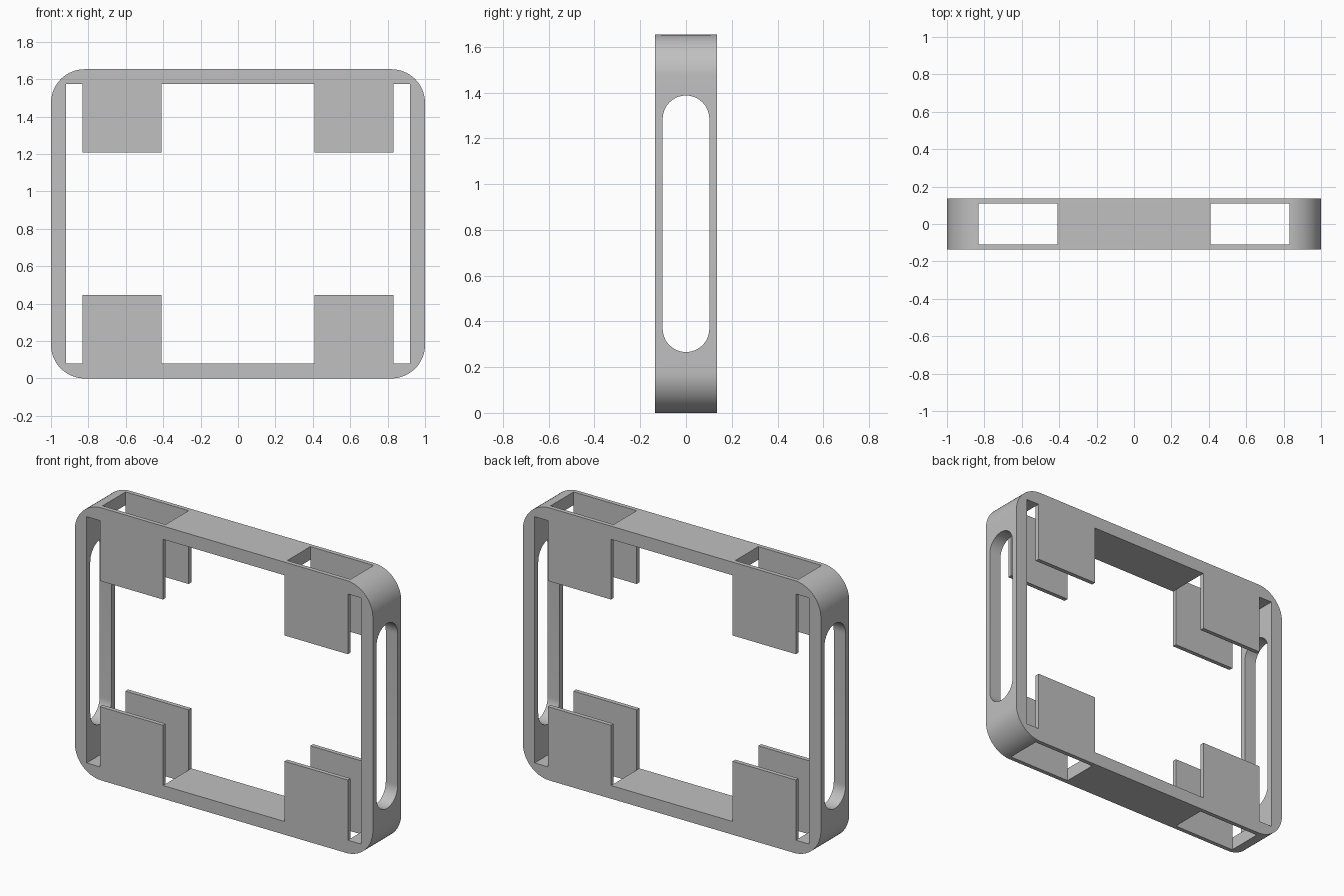
import bpy
import bmesh
from math import cos, sin, pi, radians
from mathutils import Vector

cube = bpy.data.objects.get("Cube")
if cube:
    bpy.data.objects.remove(cube, do_unlink=True)

HEIGHT = 1.653
MID = HEIGHT / 2
HALF_DEPTH = 0.136
CORNER = 0.18
WALL = 0.08
TAB_IN, TAB_OUT, TAB_TOP = 0.408, 0.832, 0.445
SLOT_RADIUS, SLOT_END = 0.102, 0.266

grey = bpy.data.materials.new("warm grey plastic")
grey.use_nodes = True
colour = (0.53, 0.53, 0.53, 1)
grey.diffuse_color = colour
grey.node_tree.nodes["Principled BSDF"].inputs["Base Color"].default_value = colour


def rounded_rect(half_w, half_h, radius, steps):
    """Outline of a rectangle with round corners, centred on the origin."""
    points = []
    for i, (sx, sy) in enumerate([(1, 1), (-1, 1), (-1, -1), (1, -1)]):
        for k in range(steps + 1):
            a = (i + k / steps) * pi / 2
            p = (sx * (half_w - radius) + radius * cos(a),
                 sy * (half_h - radius) + radius * sin(a))
            if not points or (Vector(p) - Vector(points[-1])).length > 1e-5:
                points.append(p)
    return points


def prism(name, outline, half_length, axis):
    """Extrude an outline both ways along x or y, centred at mid height."""
    place = {"x": lambda u, v, d: (d, u, v + MID),
             "y": lambda u, v, d: (u, d, v + MID)}[axis]
    bm = bmesh.new()
    face = bm.faces.new([bm.verts.new(place(u, v, -half_length)) for u, v in outline])
    end = bmesh.ops.extrude_face_region(bm, geom=[face])
    moved = [g for g in end["geom"] if isinstance(g, bmesh.types.BMVert)]
    shift = Vector(place(0, 0, 2 * half_length)) - Vector(place(0, 0, 0))
    bmesh.ops.translate(bm, verts=moved, vec=shift)
    bmesh.ops.recalc_face_normals(bm, faces=bm.faces)
    mesh = bpy.data.meshes.new(name)
    bm.to_mesh(mesh)
    bm.free()
    mesh.materials.append(grey)
    obj = bpy.data.objects.new(name, mesh)
    bpy.context.collection.objects.link(obj)
    return obj


def cut(target, cutter):
    """Subtract the cutter from the target, then discard it."""
    mod = target.modifiers.new("cut", "BOOLEAN")
    mod.operation = "DIFFERENCE"
    mod.solver = "EXACT"
    mod.object = cutter
    cutter.hide_render = True
    bpy.context.view_layer.objects.active = target
    bpy.ops.object.modifier_apply(modifier=mod.name)
    bpy.data.objects.remove(cutter, do_unlink=True)


# Outer body with rounded corners
frame = prism("frame", rounded_rect(1, MID, CORNER, 16), HALF_DEPTH, "y")

# Central opening, leaving four corner tabs
inner = MID - WALL
tab = MID - TAB_TOP
side = 1 - WALL
quarter = [(side, inner), (TAB_OUT, inner), (TAB_OUT, tab), (TAB_IN, tab), (TAB_IN, inner)]
upper = quarter + [(-x, z) for x, z in reversed(quarter)]
opening = upper + [(x, -z) for x, z in reversed(upper)]
cut(frame, prism("opening_cutter", opening, 1, "y"))

# Rectangular windows that split each tab into a front and back plate
for sign in (-1, 1):
    window = [(sign * x, z) for x, z in
              [(TAB_IN, -1), (TAB_OUT, -1), (TAB_OUT, 1), (TAB_IN, 1)]]
    cut(frame, prism("window_cutter", window, 0.11, "y"))

# Long round-ended slot through both side walls
slot = rounded_rect(SLOT_RADIUS, MID - SLOT_END, SLOT_RADIUS, 12)
cut(frame, prism("slot_cutter", slot, 1.5, "x"))

# Smooth the rounded corners and slot ends, keep the edges sharp
bpy.ops.object.select_all(action="DESELECT")
frame.select_set(True)
bpy.context.view_layer.objects.active = frame
bpy.ops.object.shade_smooth_by_angle(angle=radians(30))
